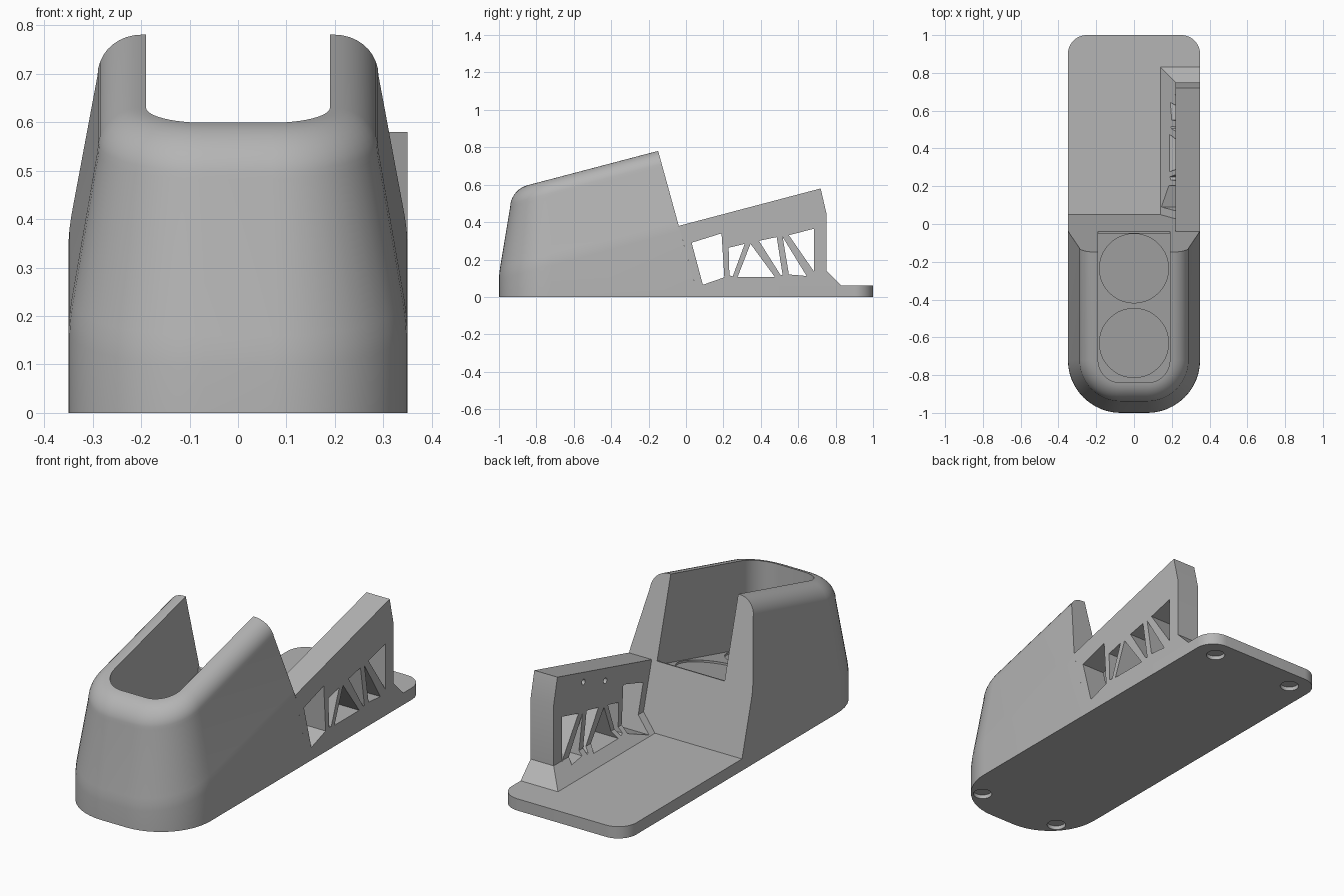
import bpy, bmesh, math

cube = bpy.data.objects.get("Cube")
if cube:
    bpy.data.objects.remove(cube, do_unlink=True)

GREY = (0.46, 0.46, 0.46, 1)
grey = bpy.data.materials.new("warm_grey_plastic")
grey.use_nodes = True
grey.diffuse_color = GREY
grey.node_tree.nodes["Principled BSDF"].inputs["Base Color"].default_value = GREY


def new_object(name, bm):
    bmesh.ops.recalc_face_normals(bm, faces=bm.faces[:])
    mesh = bpy.data.meshes.new(name)
    bm.to_mesh(mesh)
    bm.free()
    mesh.materials.append(grey)
    obj = bpy.data.objects.new(name, mesh)
    bpy.context.collection.objects.link(obj)
    return obj


def loft(name, rings):
    """Skin equal-length closed rings and cap both ends."""
    bm = bmesh.new()
    rows = [[bm.verts.new(p) for p in ring] for ring in rings]
    n = len(rows[0])
    for a, b in zip(rows, rows[1:]):
        for i in range(n):
            j = (i + 1) % n
            bm.faces.new((a[i], a[j], b[j], b[i]))
    bm.faces.new(rows[0])
    bm.faces.new(rows[-1])
    return new_object(name, bm)


def outline(half, end, radius, back, steps=12):
    """Plan of a strip with square corners at back and round ones at end."""
    s = 1 if end > back else -1
    arc = [math.pi / 2 * i / steps for i in range(steps + 1)]
    right = [(half, back)] + [(half - radius + radius * math.cos(a),
                               end - s * radius * (1 - math.sin(a))) for a in arc]
    return right + [(-x, y) for x, y in reversed(right)]


def circle(x, y, radius, n=40):
    return [(x + radius * math.cos(math.tau * i / n),
             y + radius * math.sin(math.tau * i / n)) for i in range(n)]


def tilted(y, off=0.0):
    """Height of the sloping shoulder plane, raised by off."""
    return 0.39 + 0.263 * y + off


def sloped(points, off):
    return [(x, y, tilted(y, off)) for x, y in points]


def flat(points, z):
    return [(x, y, z) for x, y in points]


def cut(target, cutters):
    bpy.context.view_layer.objects.active = target
    for c in cutters:
        c.hide_render = True
        mod = target.modifiers.new("cut", "BOOLEAN")
        mod.operation = "DIFFERENCE"
        mod.solver = "EXACT"
        mod.object = c
        bpy.ops.object.modifier_apply(modifier=mod.name)
        bpy.data.objects.remove(c, do_unlink=True)


def smooth(obj, angle):
    bpy.ops.object.select_all(action="DESELECT")
    obj.select_set(True)
    bpy.context.view_layer.objects.active = obj
    bpy.ops.object.shade_smooth_by_angle(angle=math.radians(angle))


def foot_recess(x, y):
    return loft("recess_cutter", [flat(circle(x, y, 0.045), z) for z in (-0.05, 0.02)])


# Cradle body: upright skirt, tapering walls, rounded rim, leaning back face
profile = [(0, -0.03), (0.002, 0), (0.006, 0.03), (0.06, 0.34)]
for i in range(1, 10):
    a = math.pi / 2 * i / 9
    profile.append((0.15 - 0.09 * math.cos(a), 0.34 + 0.09 * math.sin(a)))
rings = [flat(outline(0.35, -1, 0.28, 0.066), 0)]
for inset, off in profile:
    back = (-0.0414 - 0.275 * off) / 1.0723
    rings.append(sloped(outline(0.35 - inset, -1 + inset, 0.28 - inset, back), off))
body = loft("cradle_body", rings)

# Pocket, open to the back above a low lip, with two round wells in its floor
pocket = outline(0.19, -0.84, 0.12, -0.05)
opening = outline(0.19, -0.8, 0.12, 0.3)
cutters = [loft("pocket_cutter", [sloped(pocket, o) for o in (-0.02, 0.7)]),
           loft("opening_cutter", [sloped(opening, o) for o in (0, 0.7)])]
for y in (-0.235, -0.63):
    cutters.append(loft("well_cutter", [sloped(circle(0, y, 0.183), o) for o in (-0.03, 0.1)]))
cutters += [foot_recess(s * 0.235, -0.87) for s in (-1, 1)]
cut(body, cutters)
smooth(body, 25)

# Base plate
plate = outline(0.35, 1, 0.1, 0.045)
base = loft("base_plate", [flat(plate, z) for z in (0, 0.06)])
cut(base, [foot_recess(s * 0.235, 0.9) for s in (-1, 1)])
smooth(base, 25)

# Side rail with a flared foot on its inner side and rear end
side = [(0.0495, 0.06), (0.0275, 0.14), (-0.0385, 0.38), (0.72, 0.58),
        (0.75, 0.45), (0.75, 0.14), (0.83, 0.06)]
bm = bmesh.new()
outer = [bm.verts.new((0.35, y, z)) for y, z in side]
inner = [bm.verts.new((0.14 if z < 0.1 else 0.22, y, z)) for y, z in side]
bm.faces.new(outer)
bm.faces.new(inner[1:6])
bm.faces.new((inner[0], inner[1], inner[5], inner[6]))
for i in range(len(side)):
    j = (i + 1) % len(side)
    bm.faces.new((outer[i], outer[j], inner[j], inner[i]))
rail = new_object("side_rail", bm)

# Truss windows through the rail
windows = [
    [(0.03, 0.29), (0.19, 0.34), (0.205, 0.105), (0.09, 0.065)],
    [(0.228, 0.263), (0.314, 0.284), (0.25, 0.11), (0.232, 0.115)],
    [(0.345, 0.284), (0.475, 0.107), (0.276, 0.107)],
    [(0.39, 0.3), (0.485, 0.32), (0.517, 0.115), (0.505, 0.118)],
    [(0.517, 0.32), (0.645, 0.112), (0.55, 0.12)],
    [(0.55, 0.33), (0.685, 0.365), (0.685, 0.135)],
]
cutters = [loft("window_cutter", [[(x, y, z) for y, z in w] for x in (0, 0.5)])
           for w in windows]
# Pin holes in the inner face
for y, z in ((0.51, 0.475), (0.335, 0.415)):
    ring = circle(y, z, 0.014, 16)
    cutters.append(loft("pin_cutter", [[(x, a, b) for a, b in ring] for x in (0.1, 0.28)]))
cut(rail, cutters)
smooth(rail, 25)
